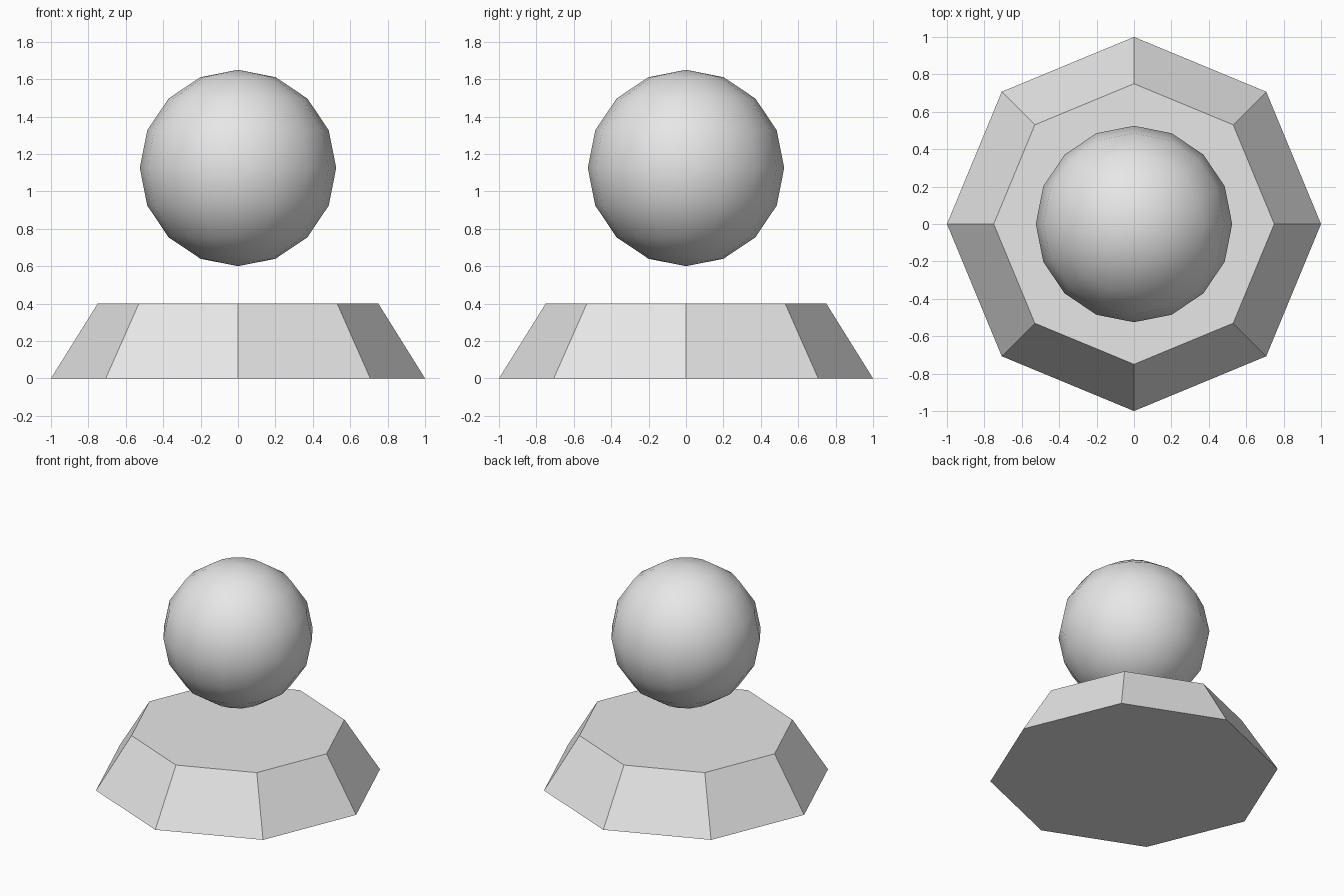
import bpy

cube = bpy.data.objects.get("Cube")
if cube:
    bpy.data.objects.remove(cube, do_unlink=True)

# Single light grey material
GREY = (0.8, 0.8, 0.8, 1.0)
grey = bpy.data.materials.new("light_grey")
grey.use_nodes = True
grey.diffuse_color = GREY
grey.node_tree.nodes["Principled BSDF"].inputs["Base Color"].default_value = GREY


def finish(name):
    obj = bpy.context.object
    obj.name = obj.data.name = name
    obj.data.materials.clear()
    obj.data.materials.append(grey)
    return obj


# Eight-sided tapered base
base_height = 0.4
bpy.ops.mesh.primitive_cone_add(vertices=8, radius1=1.0, radius2=0.75,
                                depth=base_height, end_fill_type='NGON',
                                location=(0, 0, base_height / 2))
finish("base")
bpy.ops.object.shade_flat()

# Smooth ball floating above the base
bpy.ops.mesh.primitive_uv_sphere_add(segments=16, ring_count=8, radius=0.525,
                                     location=(0, 0, 1.125))
finish("ball")
bpy.ops.object.shade_smooth()
